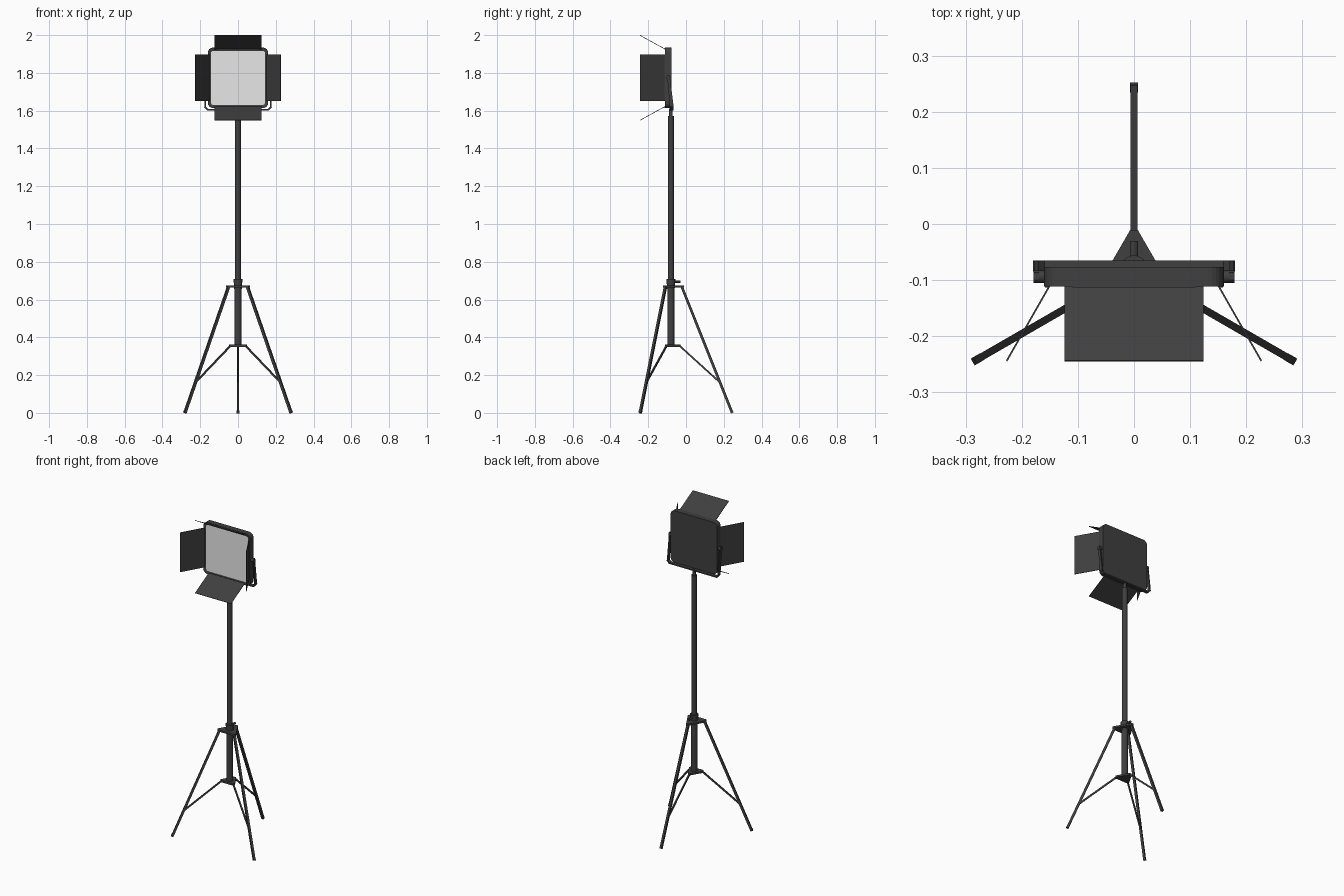
import bpy, bmesh, math
from mathutils import Vector, Matrix

if "Cube" in bpy.data.objects:
    bpy.data.objects.remove(bpy.data.objects["Cube"])


def material(name, level):
    m = bpy.data.materials.new(name)
    m.use_nodes = True
    col = (level, level, level, 1)
    m.diffuse_color = col
    m.node_tree.nodes["Principled BSDF"].inputs["Base Color"].default_value = col
    return m


BLACK = material("matte black", 0.05)
SCREEN = material("light panel grey", 0.8)
AXIS = Vector((0, -0.08, 0))      # stand centre line
MID = 1.774                       # lamp centre height


def finish(name, bm, mat=BLACK, smooth=False):
    bmesh.ops.recalc_face_normals(bm, faces=bm.faces)
    me = bpy.data.meshes.new(name)
    bm.to_mesh(me)
    bm.free()
    me.materials.append(mat)
    ob = bpy.data.objects.new(name, me)
    bpy.context.collection.objects.link(ob)
    if smooth:
        bpy.ops.object.select_all(action='DESELECT')
        ob.select_set(True)
        bpy.context.view_layer.objects.active = ob
        bpy.ops.object.shade_smooth_by_angle()
    return ob


def add_bar(bm, a, b, width, depth, up=(0, 0, 1)):
    """Rectangular bar between two points."""
    a, b = Vector(a), Vector(b)
    d = (b - a).normalized()
    side = d.cross(Vector(up)).normalized()
    rot = Matrix((side, d.cross(side), d)).transposed().to_4x4()
    size = Matrix.Diagonal((width, depth, (b - a).length, 1))
    bmesh.ops.create_cube(bm, size=1, matrix=Matrix.Translation((a + b) / 2) @ rot @ size)


def bar(name, *args, **kw):
    bm = bmesh.new()
    add_bar(bm, *args, **kw)
    return finish(name, bm)


def cylinder(name, a, b, r1, r2=None, sides=24):
    a, b = Vector(a), Vector(b)
    bm = bmesh.new()
    rot = (b - a).to_track_quat('Z', 'Y').to_matrix().to_4x4()
    bmesh.ops.create_cone(bm, cap_ends=True, segments=sides, radius1=r1, radius2=r2 or r1,
                          depth=(b - a).length, matrix=Matrix.Translation((a + b) / 2) @ rot)
    return finish(name, bm, smooth=True)


def prism(name, points, offset, mat=BLACK, smooth=False):
    bm = bmesh.new()
    face = bm.faces.new([bm.verts.new(p) for p in points])
    out = bmesh.ops.extrude_face_region(bm, geom=[face])
    moved = [v for v in out["geom"] if isinstance(v, bmesh.types.BMVert)]
    bmesh.ops.translate(bm, vec=offset, verts=moved)
    return finish(name, bm, mat, smooth)


def rounded(half, r, y, steps=6):
    """Rounded square outline in the lamp plane."""
    pts = []
    for q in range(4):
        cx = (half - r) * (1 if q in (0, 3) else -1)
        cz = (half - r) * (1 if q < 2 else -1)
        for i in range(steps + 1):
            t = math.pi / 2 * (q + i / steps)
            pts.append((cx + r * math.cos(t), y, MID + cz + r * math.sin(t)))
    return pts


def at(radius, angle, z):
    return AXIS + Vector((radius * math.cos(angle), radius * math.sin(angle), z))


# Centre column, collar and locking knob
cylinder("lower_column", at(0, 0, 0.35), at(0, 0, 0.69), 0.018)
cylinder("upper_column", at(0, 0, 0.68), at(0, 0, 1.572), 0.0155)
cylinder("column_collar", at(0, 0, 0.655), at(0, 0, 0.71), 0.02, 0.024)
cylinder("collar_knob", at(0.015, math.pi / 2, 0.695), at(0.05, math.pi / 2, 0.695), 0.007, sides=12)
cylinder("column_neck", at(0, 0, 1.565), at(0, 0, 1.612), 0.009)

# Triangular hubs with blunt corners
ANGLES = [math.radians(a) for a in (90, 210, 330)]
for name, reach, z in (("upper_hub", 0.069, 0.664), ("lower_hub", 0.052, 0.35)):
    outline = []
    for a in ANGLES:
        side = Vector((-math.sin(a), math.cos(a), 0)) * 0.007
        outline += [at(reach, a, z) - side, at(reach, a, z) + side]
    prism(name, outline, (0, 0, 0.011))

# Legs and braces
for label, a in zip(("back", "right", "left"), ANGLES):
    bar(label + "_leg", at(0.056, a, 0.672), at(0.323, a, 0.004), 0.013, 0.014)
    bar(label + "_brace", at(0.045, a, 0.356), at(0.261, a, 0.16), 0.008, 0.009)
    bar(label + "_foot", at(0.321, a, 0.01), at(0.325, a, 0), 0.014, 0.015)

# Lamp housing with a recessed front and bright panel
housing = prism("lamp_housing", rounded(0.16, 0.028, -0.111), (0, 0.034, 0), smooth=False)
bm = bmesh.new()
bm.from_mesh(housing.data)
front = min(bm.faces, key=lambda f: f.calc_center_median().y)
bmesh.ops.inset_region(bm, faces=[front], thickness=0.017)
bmesh.ops.translate(bm, vec=(0, 0.004, 0), verts=front.verts)
front.material_index = 1
bm.to_mesh(housing.data)
bm.free()
housing.data.materials.append(SCREEN)

# Barn doors: top and bottom, then left and right
for label, s in (("top", 1), ("bottom", -1)):
    hinge, tip = (0, -0.111, MID + s * 0.152), (0, -0.244, MID + s * 0.225)
    bar(label + "_door", hinge, tip, 0.247, 0.003)
    bar(label + "_hinge", (-0.11, -0.109, MID + s * 0.155), (0.11, -0.109, MID + s * 0.155), 0.008, 0.008)
for label, s in (("left", 1), ("right", -1)):
    hinge, tip = (s * 0.151, -0.111, MID), (s * 0.227, -0.244, MID)
    bar(label + "_door", hinge, tip, 0.003, 0.245)
    bar(label + "_hinge", (s * 0.155, -0.109, MID - 0.11), (s * 0.155, -0.109, MID + 0.11), 0.008, 0.008,
        up=(0, 1, 0))

# Yoke: tilted arms, bottom bar and tilt knobs
bar("yoke_bar", (-0.165, -0.075, 1.606), (0.165, -0.075, 1.606), 0.02, 0.008)
for label, s in (("left", 1), ("right", -1)):
    x = s * 0.17
    arm = [(x, -0.085, 1.617), (x, -0.065, 1.617), (x, -0.086, 1.785), (x, -0.1, 1.785)]
    prism(label + "_yoke_arm", arm, (s * 0.007, 0, 0))
    bar(label + "_yoke_corner", (s * 0.161, -0.075, 1.606), (s * 0.177, -0.075, 1.622), 0.02, 0.008)
    cylinder(label + "_tilt_knob", (s * 0.155, -0.094, MID), (s * 0.179, -0.094, MID), 0.011, sides=16)
